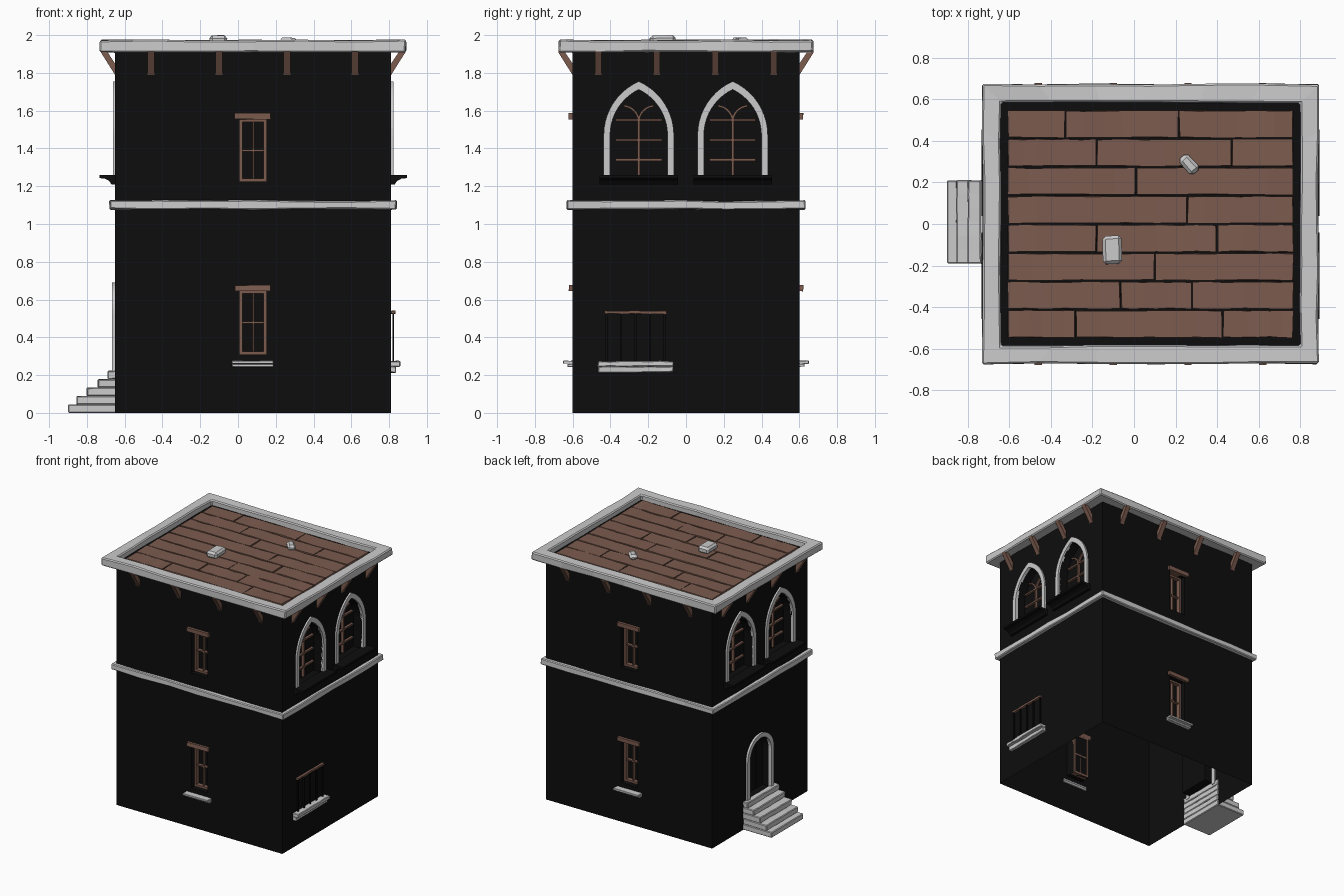
import bpy, bmesh, math, random
from mathutils import Matrix, Vector

if "Cube" in bpy.data.objects:
    bpy.data.objects.remove(bpy.data.objects["Cube"])
random.seed(4)


def material(name, col):
    m = bpy.data.materials.new(name)
    m.diffuse_color = (*col, 1)
    m.use_nodes = True
    m.node_tree.nodes["Principled BSDF"].inputs["Base Color"].default_value = m.diffuse_color
    return m


BLACK = material("dark_plaster", (0.004, 0.004, 0.004))
WOOD = material("brown_wood", (0.2, 0.105, 0.077))

# Wall frames: u runs along the wall, d points outward from it
SIDES = {
    "front": lambda u, d, z: (u, -0.6 - d, z),
    "back": lambda u, d, z: (u, 0.6 + d, z),
    "right": lambda u, d, z: (0.81 + d, u, z),
    "left": lambda u, d, z: (-0.65 - d, u, z),
    "world": lambda u, d, z: (u, d, z),
}


def finish(bm, name, mat=None, jitter=0, bevel=0):
    if jitter:
        long_edges = [e for e in bm.edges if e.calc_length() > 0.3]
        if long_edges:
            bmesh.ops.subdivide_edges(bm, edges=long_edges, cuts=5, use_grid_fill=True)
        for v in bm.verts:
            v.co += Vector([random.uniform(-jitter, jitter) for _ in range(3)])
    bmesh.ops.recalc_face_normals(bm, faces=bm.faces)
    me = bpy.data.meshes.new(name)
    bm.to_mesh(me)
    bm.free()
    ob = bpy.data.objects.new(name, me)
    bpy.context.collection.objects.link(ob)
    if mat:
        me.materials.append(mat)
    if bevel:
        b = ob.modifiers.new("worn_edges", 'BEVEL')
        b.width, b.segments = bevel, 1
    return ob


def loft(name, loop_a, loop_b, mat=None, jitter=0, bevel=0):
    bm = bmesh.new()
    a = [bm.verts.new(p) for p in loop_a]
    b = [bm.verts.new(p) for p in loop_b]
    bm.faces.new(a)
    bm.faces.new(b[::-1])
    for i in range(len(a)):
        j = (i + 1) % len(a)
        bm.faces.new((a[i], b[i], b[j], a[j]))
    return finish(bm, name, mat, jitter, bevel)


def prism(name, side, uz, d0, d1, *args):
    """Outline drawn on the wall, extruded outward."""
    f = SIDES[side]
    return loft(name, [f(u, d0, z) for u, z in uz], [f(u, d1, z) for u, z in uz], *args)


def moulding(name, side, dz, u0, u1, *args):
    """Cross-section out of the wall, extruded along it."""
    f = SIDES[side]
    return loft(name, [f(u0, d, z) for d, z in dz], [f(u1, d, z) for d, z in dz], *args)


def box(name, side, u0, u1, d0, d1, z0, z1, *args):
    return prism(name, side, [(u0, z0), (u1, z0), (u1, z1), (u0, z1)], d0, d1, *args)


def ring(name, x0, x1, y0, y1, t, z0, z1, jitter, bevel):
    bm = bmesh.new()
    rows = []
    for k, z in ((0, z0), (0, z1), (t, z1), (t, z0)):
        rows.append([bm.verts.new(p) for p in ((x0 + k, y0 + k, z), (x1 - k, y0 + k, z),
                                               (x1 - k, y1 - k, z), (x0 + k, y1 - k, z))])
    for r in range(4):
        for i in range(4):
            j, s = (i + 1) % 4, (r + 1) % 4
            bm.faces.new((rows[r][i], rows[r][j], rows[s][j], rows[s][i]))
    return finish(bm, name, None, jitter, bevel)


def arch(c, w, z0, zs, h, n=10):
    """Arch outline from right foot to left foot; round when h equals w."""
    R = (h * h + w * w) / (2 * w)
    top = math.atan2(h, R - w) if R - w > 1e-6 else math.pi / 2
    half = [(w - R + R * math.cos(top * i / n), zs + R * math.sin(top * i / n)) for i in range(n + 1)]
    half = [(w, z0)] + half
    return [(c + u, z) for u, z in half] + [(c - u, z) for u, z in half[-2::-1]]


# Walls, with recessed openings cut in and the underside left open
walls = box("walls", "world", -0.65, 0.81, -0.6, 0.6, 0, 1.93, BLACK)
ARCHES = [(s, c) for s in ("left", "right") for c in (-0.25, 0.247)]
WINDOWS = [(s, z0, z1) for s in ("front", "back") for z0, z1 in ((0.31, 0.645), (1.225, 1.555))]
DEPTH = -0.075
cutters = [prism("arch_cutter", s, arch(c, 0.152, 1.25, 1.47, 0.242), DEPTH, 0.05) for s, c in ARCHES]
cutters += [box("window_cutter", s, 0.008, 0.152, DEPTH, 0.05, z0, z1) for s, z0, z1 in WINDOWS]
cutters.append(prism("door_cutter", "left", arch(0.01, 0.132, 0.22, 0.525, 0.132), DEPTH, 0.05))
for c in cutters:
    c.hide_render = True
    m = walls.modifiers.new("opening", 'BOOLEAN')
    m.operation, m.solver, m.object = 'DIFFERENCE', 'EXACT', c
dg = bpy.context.evaluated_depsgraph_get()
cut = bpy.data.meshes.new_from_object(walls.evaluated_get(dg))
walls.modifiers.clear()
walls.data = cut
for c in cutters:
    bpy.data.objects.remove(c)
bm = bmesh.new()
bm.from_mesh(cut)
bmesh.ops.delete(bm, geom=[f for f in bm.faces if all(v.co.z < 1e-4 for v in f.verts)], context='FACES')
bm.to_mesh(cut)
bm.free()

# Stone cornice and belt course
ring("roof_cornice", -0.73, 0.888, -0.673, 0.673, 0.088, 1.91, 1.974, 0.004, 0.008)
ring("belt_course", -0.68, 0.838, -0.63, 0.63, 0.045, 1.077, 1.123, 0.004, 0.006)

# Roof planks
JOINTS = [(-0.28, 0.425), (-0.065, 0.28), (0.1,), (-0.18, 0.4), (0.255,), (0.01,), (-0.18, 0.47), (-0.33, 0.215)]
for r, joints in enumerate(JOINTS):
    y = -0.55 + r * 0.1375
    xs = [-0.61, *joints, 0.77]
    for a, b in zip(xs, xs[1:]):
        box("roof_plank", "world", a + 0.004, b - 0.004, y + 0.005, y + 0.1325, 1.925, 1.95, WOOD, 0.003)

# Loose stones on the roof
for x, y, sx, sy, top, ang in ((-0.105, -0.125, 0.09, 0.135, 1.998, 2), (0.265, 0.287, 0.06, 0.1, 1.985, 42)):
    o = box("loose_stone", "world", -sx / 2, sx / 2, -sy / 2, sy / 2, 1.945, top, None, 0.003, 0.015)
    o.data.transform(Matrix.Translation((x, y, 0)) @ Matrix.Rotation(math.radians(ang), 4, 'Z'))

# Slanted wooden brackets under the cornice
PROFILE = [(-0.005, 1.78), (0.078, 1.912), (0.042, 1.912), (-0.005, 1.84)]
for s in ("front", "back", "left", "right"):
    for u in ((-0.46, -0.1, 0.26, 0.62) if s in ("front", "back") else (-0.465, -0.155, 0.155, 0.465)):
        moulding("roof_bracket", s, PROFILE, u - 0.018, u + 0.018, WOOD)

# Rectangular windows on front and back
for s, z0, z1 in WINDOWS:
    zm = (z0 + z1) / 2
    for u0, u1, a, b in ((0.008, 0.024, z0, z1), (0.136, 0.152, z0, z1), (0.024, 0.136, z0, z0 + 0.016),
                         (0.024, 0.136, z1 - 0.014, z1)):
        box("window_frame", s, u0, u1, DEPTH - 0.004, -0.04, a, b, WOOD)
    box("window_mullion", s, 0.076, 0.084, DEPTH, -0.05, z0, z1, WOOD)
    box("window_crossbar", s, 0.02, 0.14, DEPTH, -0.051, zm - 0.005, zm + 0.005, WOOD)
    box("window_lintel", s, -0.017, 0.172, -0.08, 0.02, z1, z1 + 0.032, WOOD, 0.002)
    if z0 < 1:
        box("window_sill_top", s, -0.033, 0.187, -0.01, 0.05, z0 - 0.05, z0 - 0.034, None, 0.001, 0.002)
        box("window_sill_base", s, -0.033, 0.187, -0.01, 0.027, z0 - 0.066, z0 - 0.05, None, 0.001, 0.002)

# Pointed windows: stone trim, wooden bars with forked tracery, dark moulded sill
for s, c in ARCHES:
    outline = arch(c, 0.186, 1.25, 1.47, 0.285) + arch(c, 0.152, 1.25, 1.47, 0.242)[::-1]
    prism("arch_window_trim", s, outline, -0.01, 0.013)
    for z in (1.34, 1.445, 1.55):
        box("arch_window_bar", s, c - 0.122, c + 0.122, -0.07, -0.052, z - 0.006, z + 0.006, WOOD)
    box("arch_window_mullion", s, c - 0.006, c + 0.006, -0.071, -0.05, 1.26, 1.545, WOOD)
    for k in (-1, 1):
        angs = [math.radians(180 - 85 * i / 8) for i in range(9)]
        fork = [(c + k * (0.085 + r * math.cos(a)), 1.54 + r * math.sin(a))
                for r, seq in ((0.091, angs), (0.08, angs[::-1])) for a in seq]
        prism("arch_window_tracery", s, fork, -0.07, -0.052, WOOD)
    sill = [(-0.01, 1.21), (0.02, 1.21), (0.032, 1.228), (0.055, 1.24), (0.084, 1.243), (0.084, 1.26), (-0.01, 1.26)]
    moulding("arch_window_sill", s, sill, c - 0.208, c + 0.208, BLACK)

# Arched doorway with dark boarded door
outline = arch(0.01, 0.166, 0.2, 0.525, 0.166) + arch(0.01, 0.132, 0.2, 0.525, 0.132)[::-1]
prism("door_trim", "left", outline, -0.01, 0.016)
for i in range(3):
    u = -0.115 + i * 0.085
    box("door_board", "left", u, u + 0.08, DEPTH, -0.06, 0.22, 0.56 + 0.05 * (i == 1), BLACK)

# Entrance steps
for i, d in enumerate((0.25, 0.205, 0.15, 0.093, 0.04)):
    box("entrance_step", "left", -0.19, 0.21, -0.006, d, i * 0.0445, (i + 1) * 0.0445, None, 0.002 * (i > 0), 0.005)

# Shallow balcony with railing
box("balcony_slab", "right", -0.465, -0.067, -0.01, 0.048, 0.245, 0.274, None, 0.003, 0.004)
box("balcony_base", "right", -0.465, -0.067, -0.01, 0.025, 0.214, 0.245, None, 0.003, 0.004)
box("balcony_rail", "right", -0.43, -0.103, 0.002, 0.022, 0.525, 0.54, WOOD, 0.002)
for i in range(5):
    u = -0.42 + i * 0.0765
    box("balcony_baluster", "right", u - 0.005, u + 0.005, 0.007, 0.017, 0.27, 0.527, BLACK)
